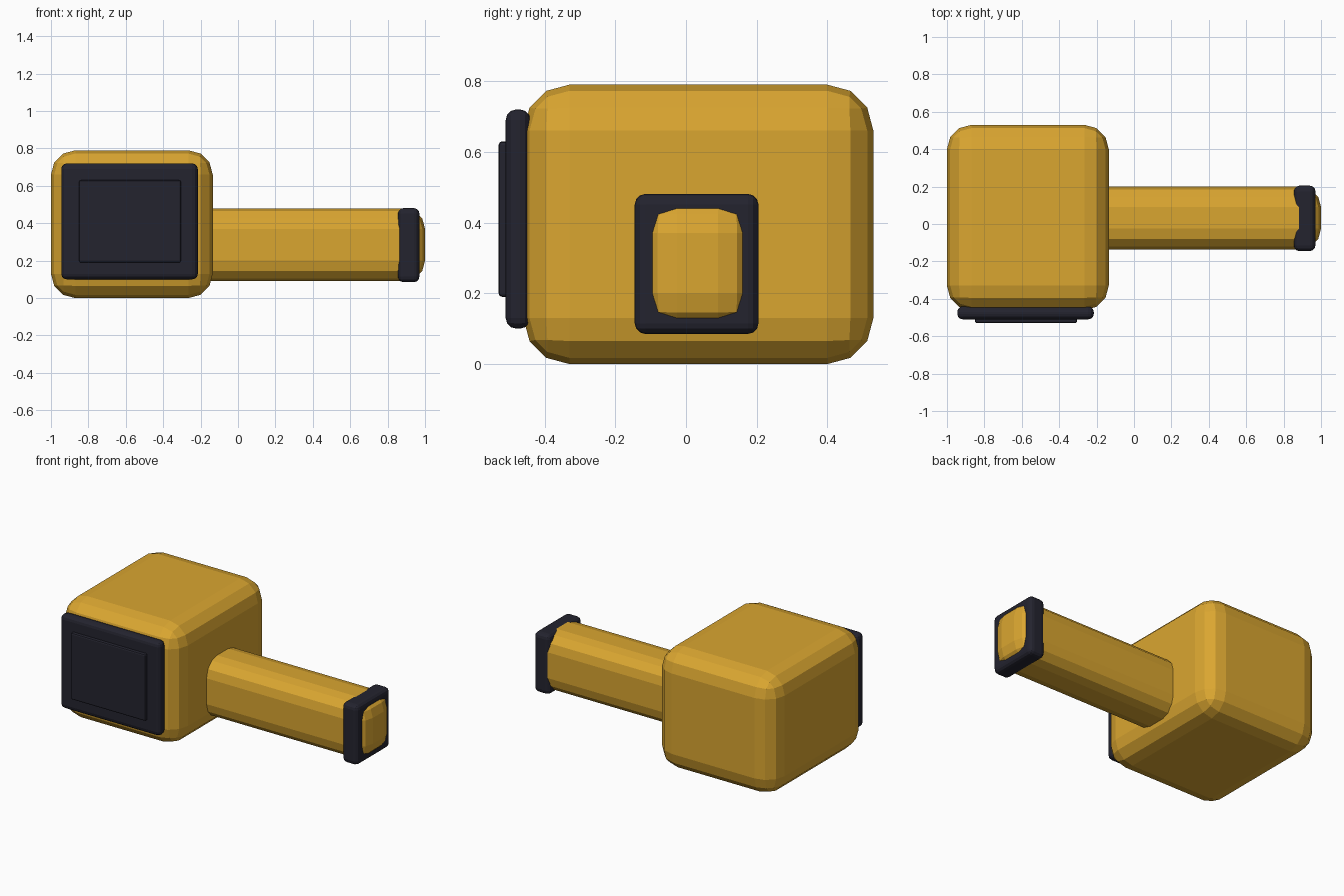
import bpy, bmesh

if "Cube" in bpy.data.objects:
    bpy.data.objects.remove(bpy.data.objects["Cube"])


def material(name, rgb):
    m = bpy.data.materials.new(name)
    m.diffuse_color = (*rgb, 1)
    m.use_nodes = True
    m.node_tree.nodes["Principled BSDF"].inputs["Base Color"].default_value = m.diffuse_color
    return m


GOLD = material("golden yellow", (0.70, 0.38, 0.03))
DARK = material("dark slate", (0.017, 0.017, 0.028))


def rounded_box(name, x, y, z, radius, segments, mat):
    """Flat shaded box spanning the x, y, z ranges with rounded edges."""
    bm = bmesh.new()
    bmesh.ops.create_cube(bm, size=1)
    for v in bm.verts:
        v.co = [(r[0] + r[1]) / 2 + c * (r[1] - r[0]) for r, c in zip((x, y, z), v.co)]
    bmesh.ops.bevel(bm, geom=bm.edges[:], offset=radius, segments=segments,
                    profile=0.5, affect='EDGES')
    mesh = bpy.data.meshes.new(name)
    bm.to_mesh(mesh)
    bm.free()
    mesh.materials.append(mat)
    obj = bpy.data.objects.new(name, mesh)
    bpy.context.collection.objects.link(obj)
    return obj


# Hammer head and handle
rounded_box("head", (-1.0, -0.135), (-0.46, 0.53), (0.0, 0.79), 0.13, 3, GOLD)
rounded_box("handle", (-0.4, 1.0), (-0.135, 0.2), (0.09, 0.48), 0.11, 3, GOLD)

# Dark collar near the end of the handle
rounded_box("handle_collar", (0.855, 0.97), (-0.145, 0.205), (0.085, 0.481), 0.03, 3, DARK)

# Striking face: large plate with a smaller raised plate
rounded_box("face_plate", (-0.945, -0.215), (-0.51, -0.44), (0.10, 0.72), 0.03, 3, DARK)
rounded_box("face_inset", (-0.85, -0.305), (-0.53, -0.50), (0.19, 0.63), 0.01, 2, DARK)
